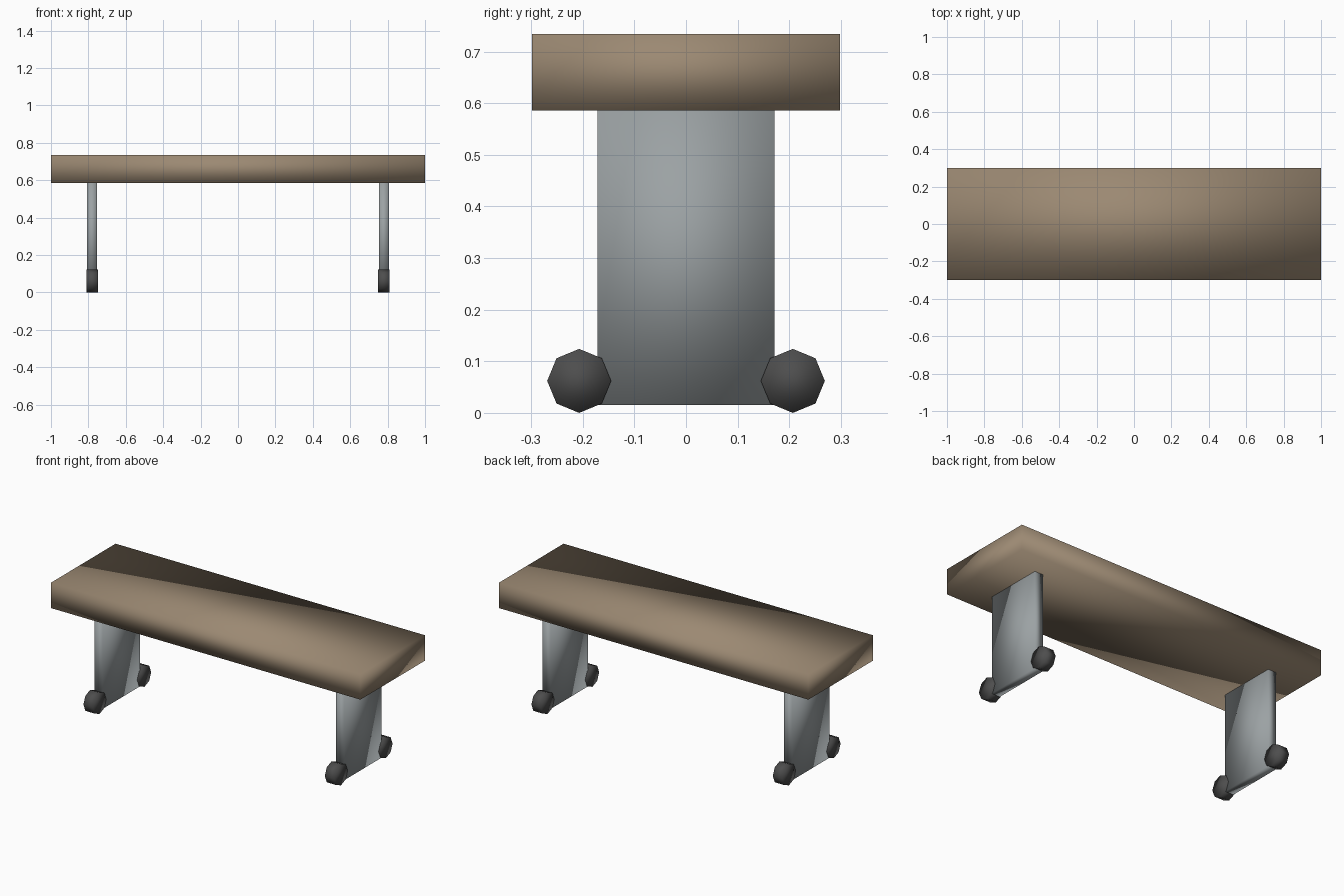
import bpy
import bmesh
import math
from mathutils import Matrix

cube = bpy.data.objects.get("Cube")
if cube:
    bpy.data.objects.remove(cube, do_unlink=True)


def material(name, rgb):
    mat = bpy.data.materials.new(name)
    mat.use_nodes = True
    color = (*rgb, 1.0)
    mat.diffuse_color = color
    mat.node_tree.nodes["Principled BSDF"].inputs["Base Color"].default_value = color
    return mat


def finish(name, bm, mat, location):
    """Turn a bmesh into a fully smooth-shaded object."""
    for face in bm.faces:
        face.smooth = True
    mesh = bpy.data.meshes.new(name)
    bm.to_mesh(mesh)
    bm.free()
    mesh.materials.append(mat)
    obj = bpy.data.objects.new(name, mesh)
    obj.location = location
    bpy.context.collection.objects.link(obj)
    return obj


def box(name, size, location, mat):
    bm = bmesh.new()
    bmesh.ops.create_cube(bm, size=1, matrix=Matrix.Diagonal((*size, 1)))
    return finish(name, bm, mat, location)


def wheel(name, radius, width, location, mat):
    """Eight-sided wheel with its axle along x."""
    bm = bmesh.new()
    bmesh.ops.create_cone(bm, cap_ends=True, segments=8, radius1=radius,
                          radius2=radius, depth=width,
                          matrix=Matrix.Rotation(math.pi / 2, 4, "Y"))
    return finish(name, bm, mat, location)


wood = material("brown wood", (0.33, 0.25, 0.17))
metal = material("grey metal", (0.33, 0.36, 0.37))
rubber = material("dark rubber", (0.075, 0.075, 0.075))

# Table top
box("table_top", (2.0, 0.597, 0.148), (0, 0, 0.66), wood)

# Panel legs, each with a front and a back wheel
for side, x in (("right", -0.78), ("left", 0.78)):
    box(f"{side}_leg_panel", (0.053, 0.343, 0.572), (x, 0, 0.301), metal)
    for end, y in (("front", -0.207), ("back", 0.207)):
        wheel(f"{side}_{end}_wheel", 0.062, 0.061, (x, y, 0.062), rubber)
